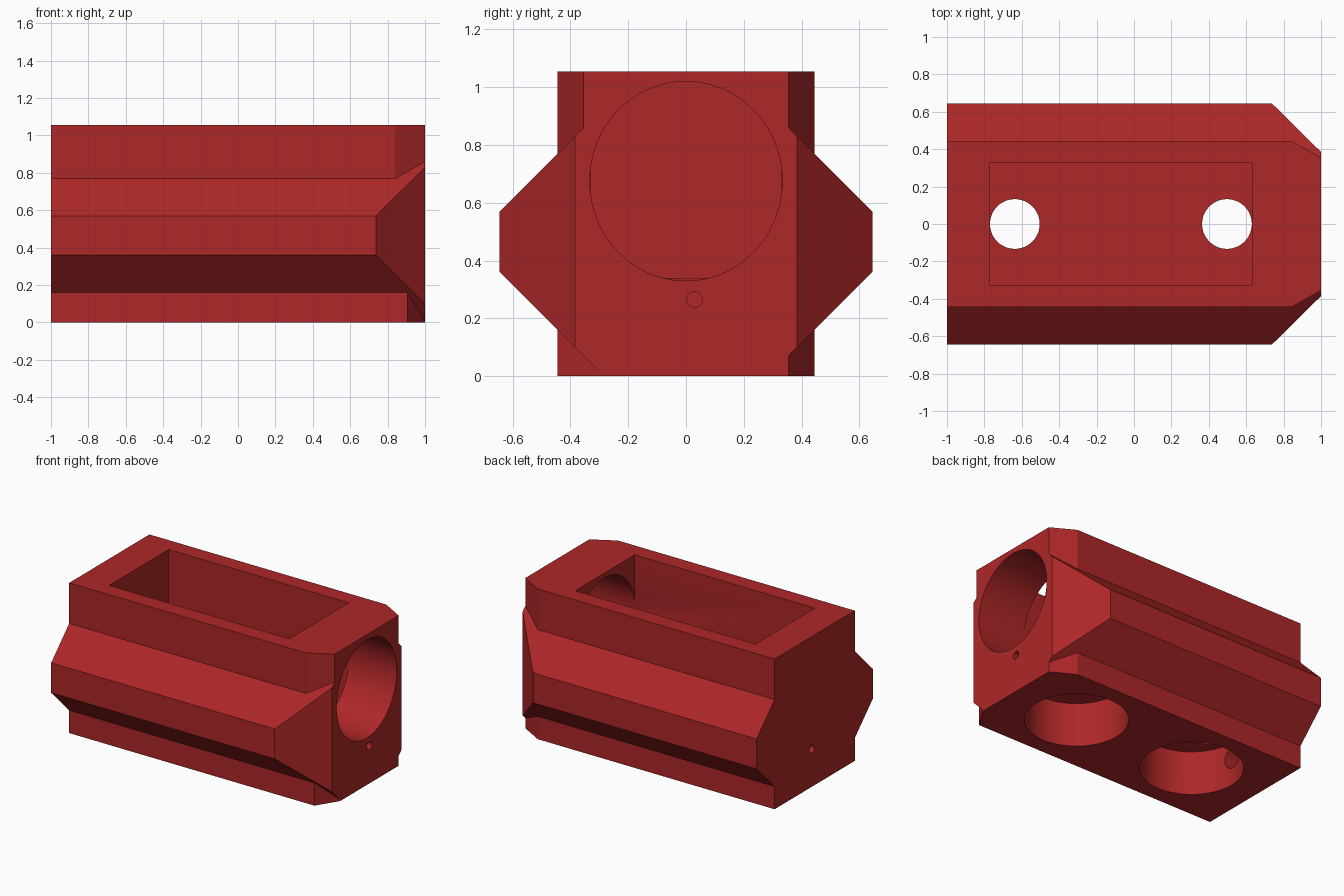
import bpy, bmesh, math
from mathutils import Vector

if "Cube" in bpy.data.objects:
    bpy.data.objects.remove(bpy.data.objects["Cube"])

red = bpy.data.materials.new("red")
red.diffuse_color = (0.42, 0.02, 0.021, 1)
red.use_nodes = True
red.node_tree.nodes["Principled BSDF"].inputs["Base Color"].default_value = red.diffuse_color


def prism(name, pts, axis, lo, hi):
    """Extrude a closed outline along x (points are y,z) or z (points are x,y)."""
    place = (lambda a, b, t: (t, a, b)) if axis == "x" else (lambda a, b, t: (a, b, t))
    bm = bmesh.new()
    face = bm.faces.new([bm.verts.new(place(a, b, lo)) for a, b in pts])
    new = bmesh.ops.extrude_face_region(bm, geom=[face])["geom"]
    verts = [v for v in new if isinstance(v, bmesh.types.BMVert)]
    bmesh.ops.translate(bm, verts=verts, vec=Vector(place(0, 0, hi - lo)))
    bmesh.ops.recalc_face_normals(bm, faces=bm.faces)
    mesh = bpy.data.meshes.new(name)
    bm.to_mesh(mesh)
    bm.free()
    mesh.materials.append(red)
    obj = bpy.data.objects.new(name, mesh)
    bpy.context.collection.objects.link(obj)
    return obj


def oval(ca, cb, ra, rb, n=64):
    return [(ca + ra * math.cos(2 * math.pi * i / n),
             cb + rb * math.sin(2 * math.pi * i / n)) for i in range(n)]


def combine(target, tool, op):
    mod = target.modifiers.new(op, "BOOLEAN")
    mod.operation, mod.object, mod.solver = op, tool, "EXACT"
    bpy.context.view_layer.objects.active = target
    bpy.ops.object.modifier_apply(modifier=mod.name)
    bpy.data.objects.remove(tool, do_unlink=True)


def plan(half, front, back):
    """Plan outline with cut corners at the +x end; each cut is (start x, end y)."""
    return [(-1, -half), (front[0], -half), (1, -front[1]),
            (1, back[1]), (back[0], half), (-1, half)]


# Core block: the lower front corner has a steeper cut
H = 1.055
housing = prism("housing", plan(0.445, (0.84, 0.355), (0.84, 0.355)), "z", 0.45, H)
lower = prism("lower_block", plan(0.445, (0.905, 0.295), (0.84, 0.355)), "z", 0, 0.45)
combine(housing, lower, "UNION")

# Side ridges: 45 degree profile with cut corners in plan
half = [(0.285, 0), (0.645, 0.36), (0.645, 0.57), (0.2, 1.015)]
ridges = prism("side_ridges", half + [(-y, z) for y, z in reversed(half)], "x", -1, 1)
corner = prism("ridge_corner", [(-1.2, -0.8), (0.58, -0.8), (1, -0.385),
                                (1, 0.385), (0.58, 0.8), (-1.2, 0.8)], "z", -0.1, 1.2)
combine(ridges, corner, "INTERSECT")
combine(housing, ridges, "UNION")

# Open tray from the top and round bore through the +x end
tray = [(-0.77, -0.33), (0.63, -0.33), (0.63, 0.33), (-0.77, 0.33)]
combine(housing, prism("tray", tray, "z", 0.34, 1.2), "DIFFERENCE")
combine(housing, prism("bore", oval(0, 0.675, 0.333, 0.345, 96), "x", 0.6, 1.1), "DIFFERENCE")

# Wide recesses underneath, each with a smaller hole through the tray floor
for recess_x, hole_x in ((-0.475, -0.637), (0.475, 0.497)):
    combine(housing, prism("recess", oval(recess_x, 0, 0.33, 0.33), "z", -0.1, 0.31), "DIFFERENCE")
    combine(housing, prism("floor_hole", oval(hole_x, 0, 0.133, 0.133, 48), "z", 0.2, 0.5), "DIFFERENCE")

# Pin holes at both ends and a pocket behind the far recess
for lo, hi in ((-1.1, -0.7), (0.7, 1.1)):
    combine(housing, prism("pin_hole", oval(0.03, 0.265, 0.027, 0.027, 24), "x", lo, hi), "DIFFERENCE")
combine(housing, prism("pocket", oval(0.02, 0.2, 0.08, 0.08, 32), "x", -0.9, -0.6), "DIFFERENCE")

bpy.ops.object.select_all(action="DESELECT")
housing.select_set(True)
bpy.context.view_layer.objects.active = housing
bpy.ops.object.shade_smooth_by_angle(angle=math.radians(25))
